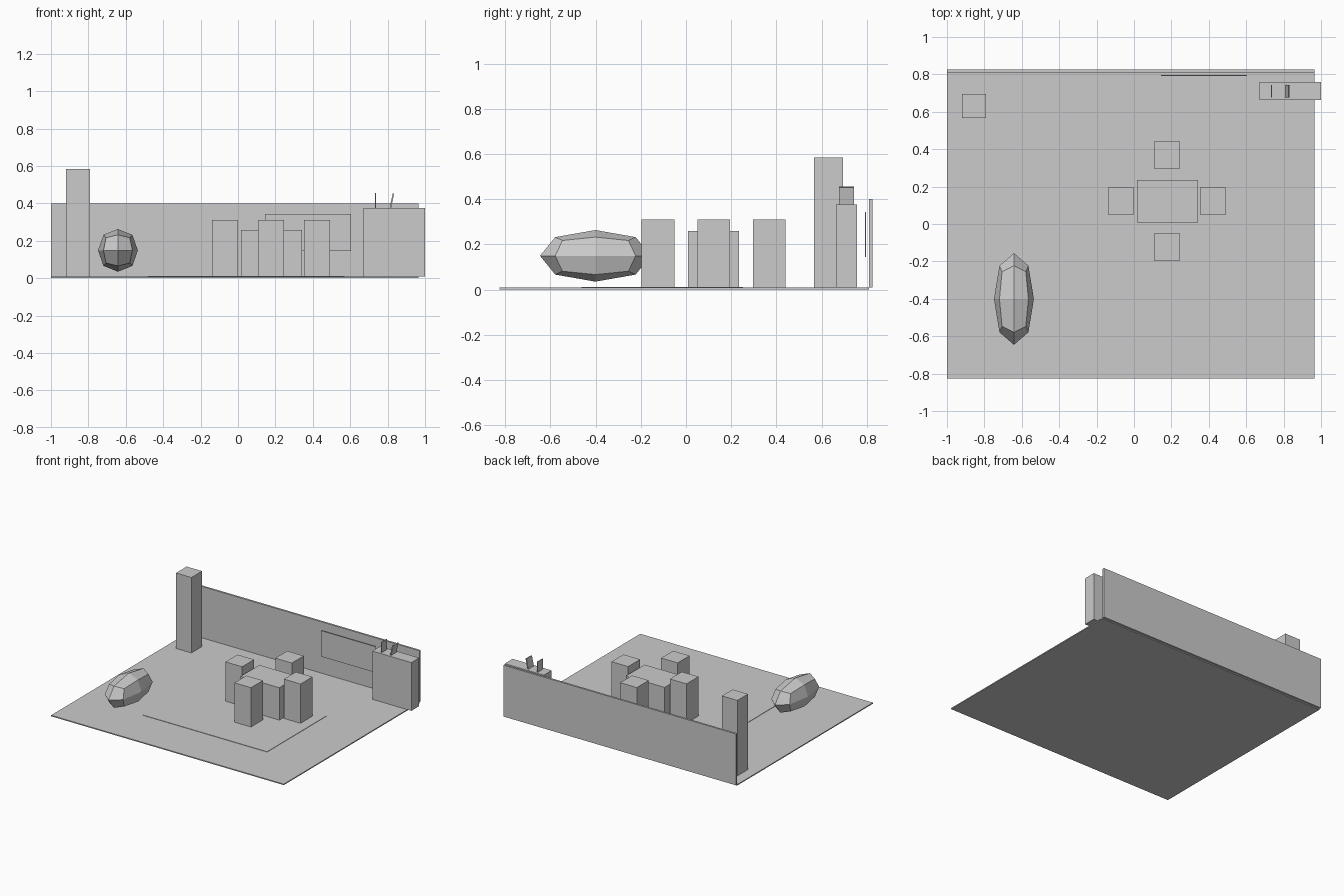
import bpy
from math import radians

cube = bpy.data.objects.get("Cube")
if cube:
    bpy.data.objects.remove(cube, do_unlink=True)

GREY = (0.6, 0.6, 0.6, 1.0)
grey = bpy.data.materials.new("plain_grey")
grey.use_nodes = True
grey.diffuse_color = GREY
grey.node_tree.nodes["Principled BSDF"].inputs["Base Color"].default_value = GREY


def box(name, x, y, z, lean=0.0):
    """Box from (low, high) ranges, optionally leaning towards +x."""
    ranges = (x, y, z)
    bpy.ops.mesh.primitive_cube_add(
        size=1,
        location=[(low + high) / 2 for low, high in ranges],
        rotation=(0, radians(lean), 0),
    )
    obj = bpy.context.object
    obj.name = name
    obj.scale = [high - low for low, high in ranges]
    obj.data.materials.append(grey)
    return obj


FLOOR = 0.008

# Room shell
box("floor", (-1, 0.965), (-0.826, 0.811), (0, FLOOR))
box("back_wall", (-1, 0.965), (0.811, 0.826), (FLOOR, 0.40))
box("rug", (-0.48, 0.57), (-0.463, 0.252), (FLOOR, 0.011))
box("wall_board", (0.145, 0.605), (0.792, 0.797), (0.145, 0.343))

# Tall shelf in the corner
box("tall_shelf", (-0.92, -0.79), (0.566, 0.694), (FLOOR, 0.584))

# Table with a chair on each side
box("table", (0.016, 0.343), (0.009, 0.235), (FLOOR, 0.258))
for side, cx, cy in (
    ("left", 0.423, 0.122),
    ("right", -0.07, 0.122),
    ("front", 0.177, -0.124),
    ("back", 0.177, 0.369),
):
    box(f"{side}_chair", (cx - 0.07, cx + 0.07), (cy - 0.072, cy + 0.072), (FLOOR, 0.311))

# Cabinet with two thin books, one leaning
box("cabinet", (0.67, 1.0), (0.663, 0.758), (FLOOR, 0.376))
box("upright_book", (0.732, 0.739), (0.677, 0.743), (0.376, 0.455))
box("leaning_book", (0.819, 0.827), (0.677, 0.743), (0.376, 0.454), lean=12)

# Faceted beanbag: a cube rounded by one subdivision
beanbag = box("beanbag", (-0.769, -0.515), (-0.693, -0.109), (0.013, 0.285))
beanbag.modifiers.new("Rounding", 'SUBSURF').levels = 1
beanbag.modifiers["Rounding"].render_levels = 1
